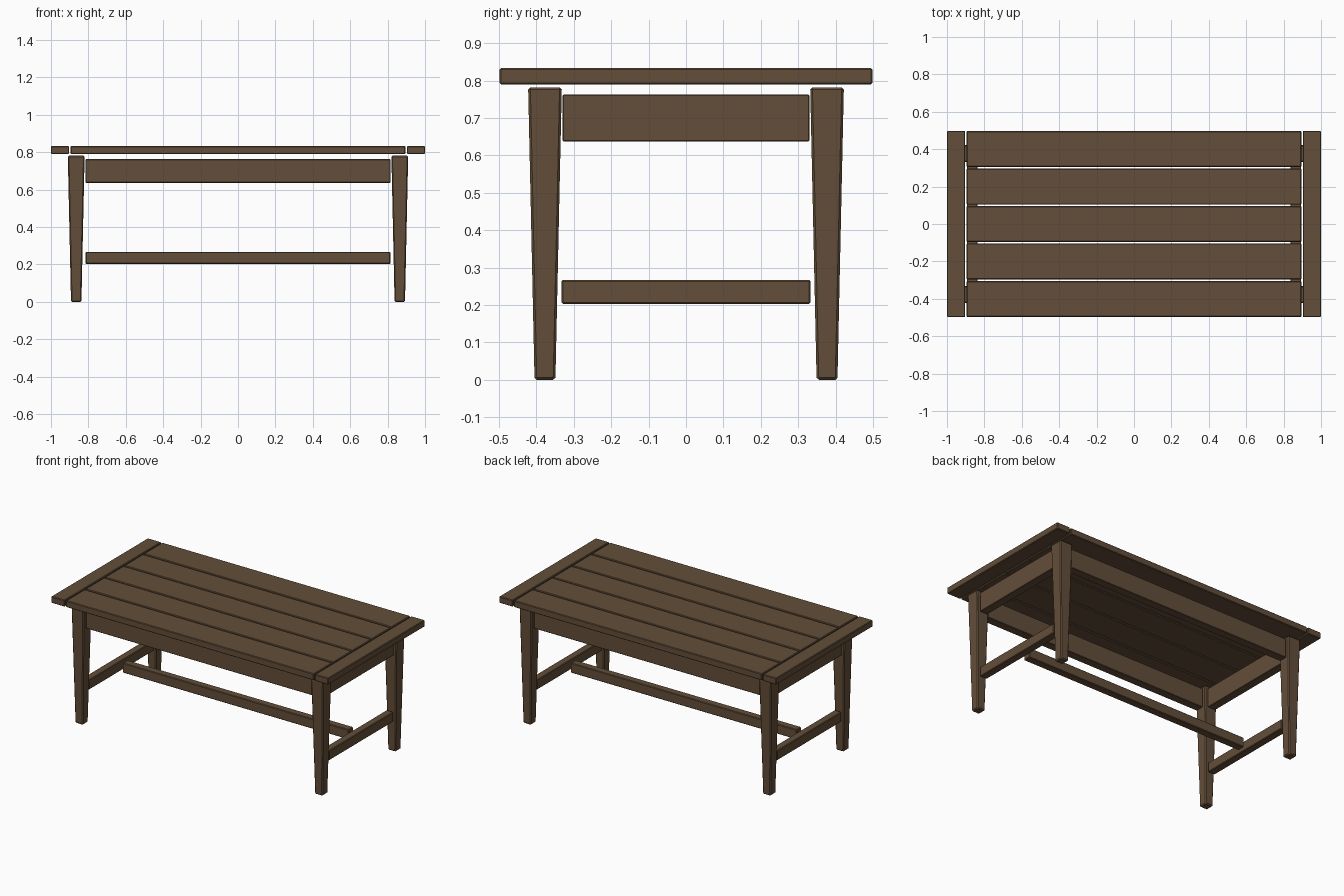
import bpy, bmesh

if "Cube" in bpy.data.objects:
    bpy.data.objects.remove(bpy.data.objects["Cube"])

wood = bpy.data.materials.new("dark brown wood")
wood.diffuse_color = (0.125, 0.077, 0.041, 1)
wood.use_nodes = True
wood.node_tree.nodes["Principled BSDF"].inputs["Base Color"].default_value = wood.diffuse_color


def beam(name, center, size, bevel=0.004, taper=1.0):
    """Chamfered box; taper scales the bottom end."""
    bm = bmesh.new()
    bmesh.ops.create_cube(bm, size=1)
    for v in bm.verts:
        k = taper if v.co.z < 0 else 1.0
        v.co.x *= size[0] * k
        v.co.y *= size[1] * k
        v.co.z *= size[2]
    bmesh.ops.bevel(bm, geom=bm.edges[:], offset=bevel, segments=1,
                    affect='EDGES', profile=0.5)
    mesh = bpy.data.meshes.new(name)
    bm.to_mesh(mesh)
    bm.free()
    mesh.materials.append(wood)
    ob = bpy.data.objects.new(name, mesh)
    ob.location = center
    bpy.context.collection.objects.link(ob)
    return ob


LX, LY = 0.865, 0.377          # leg centres
TOP_Z, TOP_T = 0.8115, 0.043   # table top centre height and thickness

# Five long top planks
for i in range(5):
    beam(f"top_plank_{i + 1}", (0, (i - 2) * 0.2, TOP_Z), (1.79, 0.192, TOP_T))
# Outer planks reach the full depth of the end boards
for n, s in (("1", -1), ("5", 1)):
    ob = bpy.data.objects["top_plank_" + n]
    ob.location.y = s * 0.401

for sx, side in ((-1, "left"), (1, "right")):
    # Cross boards at the ends of the top
    beam(f"{side}_end_board", (sx * 0.9515, 0, TOP_Z), (0.097, 0.996, TOP_T))
    # Short apron and low cross rail between the legs
    beam(f"{side}_apron", (sx * LX, 0, 0.70), (0.055, 0.66, 0.126), 0.003)
    beam(f"{side}_low_rail", (sx * LX, 0, 0.235), (0.05, 0.666, 0.064))
    # Tapered legs
    for sy, end in ((-1, "front"), (1, "back")):
        beam(f"{end}_{side}_leg", (sx * LX, sy * LY, 0.391),
             (0.09, 0.09, 0.782), 0.006, 0.62)

# Long aprons
for sy, end in ((-1, "front"), (1, "back")):
    beam(f"{end}_apron", (0, sy * LY, 0.70), (1.63, 0.055, 0.126), 0.003)

# Central low stretcher
beam("centre_stretcher", (0, 0, 0.235), (1.63, 0.05, 0.064))
